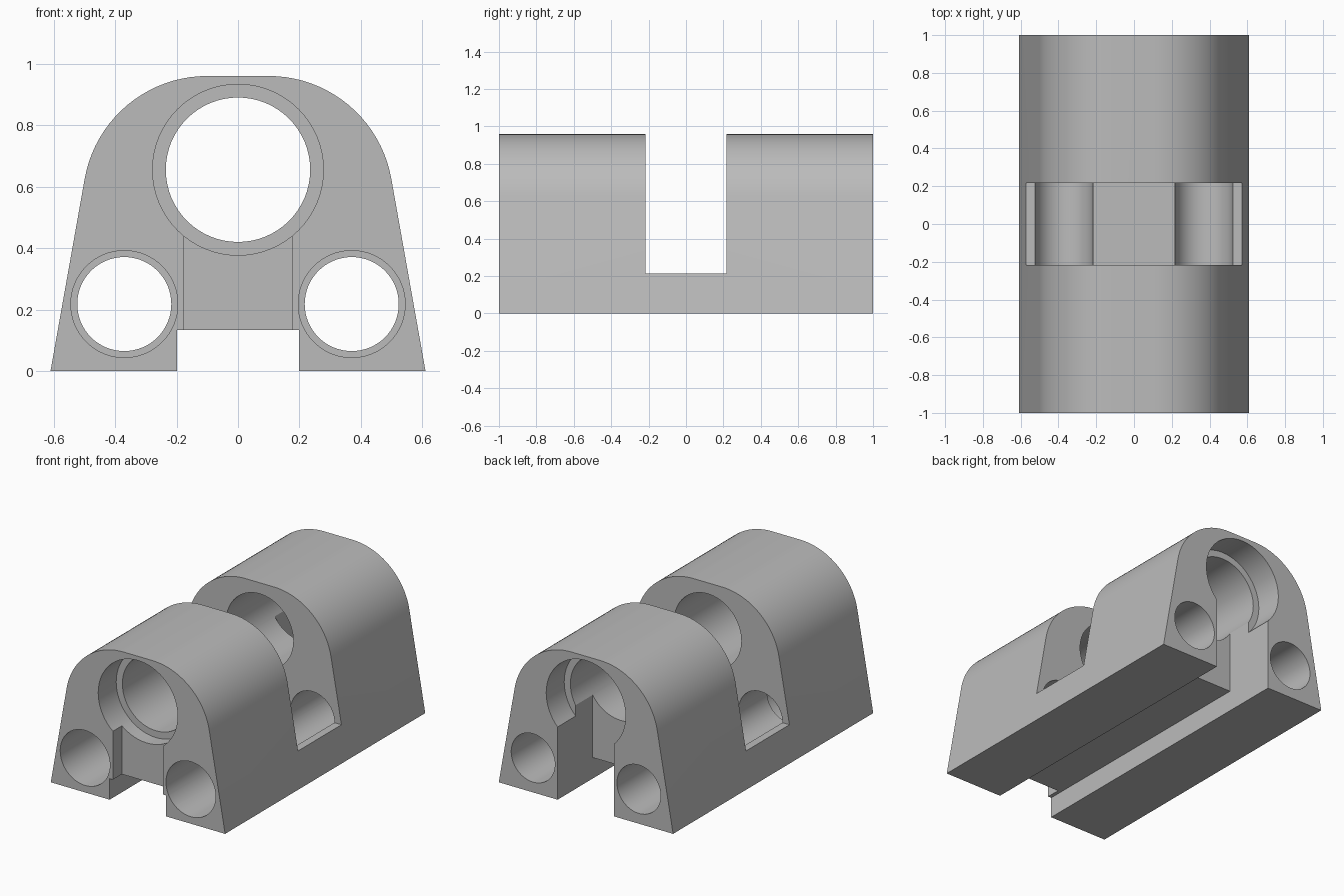
import bpy
import bmesh
from math import sin, cos, radians, tau

default_cube = bpy.data.objects.get("Cube")
if default_cube:
    bpy.data.objects.remove(default_cube, do_unlink=True)

grey = bpy.data.materials.new("light_grey")
grey.use_nodes = True
colour = (0.5, 0.5, 0.5, 1)
grey.diffuse_color = colour
grey.node_tree.nodes["Principled BSDF"].inputs["Base Color"].default_value = colour


def prism(name, profile, y0, y1):
    """Extrude an (x, z) profile from y0 to y1."""
    bm = bmesh.new()
    face = bm.faces.new([bm.verts.new((x, y0, z)) for x, z in profile])
    grown = bmesh.ops.extrude_face_region(bm, geom=[face])["geom"]
    verts = [v for v in grown if isinstance(v, bmesh.types.BMVert)]
    bmesh.ops.translate(bm, verts=verts, vec=(0, y1 - y0, 0))
    bmesh.ops.recalc_face_normals(bm, faces=bm.faces)
    mesh = bpy.data.meshes.new(name)
    bm.to_mesh(mesh)
    bm.free()
    mesh.materials.append(grey)
    obj = bpy.data.objects.new(name, mesh)
    bpy.context.collection.objects.link(obj)
    return obj


def circle(x, z, r, n=64):
    return [(x + r * cos(tau * i / n), z + r * sin(tau * i / n)) for i in range(n)]


def rect(half_width, z0, z1):
    return [(-half_width, z0), (half_width, z0), (half_width, z1), (-half_width, z1)]


# Body: sloped sides with a large rounded top
FRONT, BACK, OVER = -1, 1, 1.2
right_half = [(0.61, 0)]
for i in range(21):
    a = radians(10 + 80 * i / 20)
    right_half.append((0.1 + 0.405 * cos(a), 0.555 + 0.405 * sin(a)))
body = prism("bearing_block", right_half + [(-x, z) for x, z in reversed(right_half)], FRONT, BACK)

# Openings: (name, profile, y start, y end)
BORE_Z, ROD_X, ROD_Z = 0.655, 0.37, 0.218
cuts = [
    ("main_bore", circle(0, BORE_Z, 0.235), -OVER, OVER),
    ("front_counterbore", circle(0, BORE_Z, 0.278), -OVER, FRONT + 0.18),
    ("back_counterbore", circle(0, BORE_Z, 0.278), BACK - 0.18, OVER),
    ("bottom_channel", rect(0.198, -0.1, 0.133), -OVER, OVER),
    ("front_slot", rect(0.175, 0.1, 0.6), -OVER, FRONT + 0.09),
    ("back_slot", rect(0.198, -0.1, 0.65), BACK - 0.35, OVER),
]
for side in (-1, 1):
    cuts.append(("rod_hole", circle(side * ROD_X, ROD_Z, 0.153), -OVER, OVER))
    cuts.append(("rod_counterbore", circle(side * ROD_X, ROD_Z, 0.174), -OVER, FRONT + 0.5))
cuts.append(("middle_gap", rect(0.8, 0.215, 1.2), -0.217, 0.217))

cutters = []
for name, profile, y0, y1 in cuts:
    cutter = prism(name + "_cutter", profile, y0, y1)
    cutter.hide_render = True
    cutters.append(cutter)
    mod = body.modifiers.new(name, "BOOLEAN")
    mod.operation = "DIFFERENCE"
    mod.solver = "EXACT"
    mod.object = cutter

# Apply the cuts and discard the cutters
bpy.ops.object.select_all(action="DESELECT")
bpy.context.view_layer.objects.active = body
body.select_set(True)
for mod in list(body.modifiers):
    bpy.ops.object.modifier_apply(modifier=mod.name)
for cutter in cutters:
    bpy.data.objects.remove(cutter, do_unlink=True)
bpy.ops.object.shade_smooth_by_angle(angle=radians(30))
